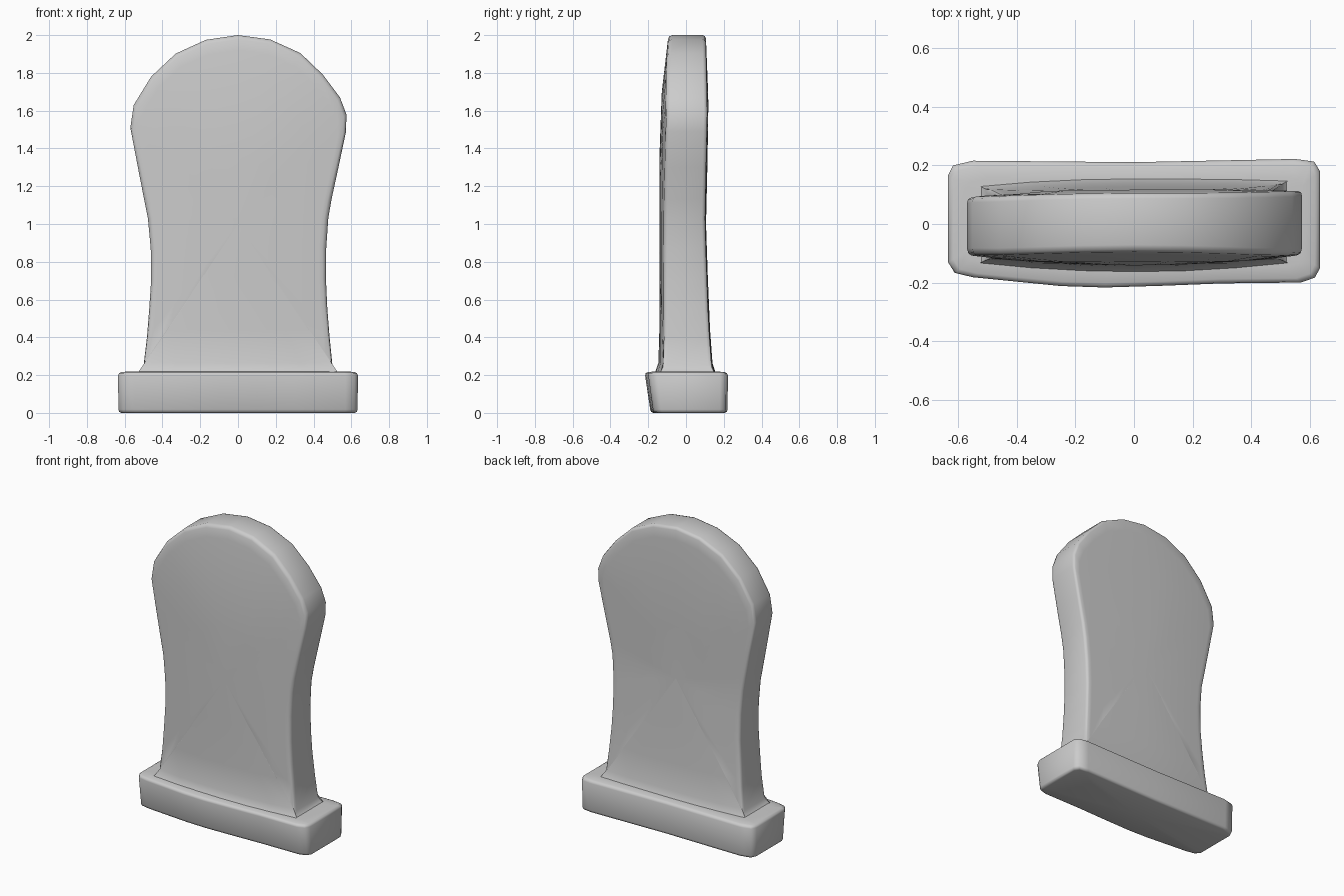
import bpy, math

if "Cube" in bpy.data.objects:
    bpy.data.objects.remove(bpy.data.objects["Cube"])


def interp(table, t):
    """Piecewise linear lookup in a list of (key, value)."""
    for (a, va), (b, vb) in zip(table, table[1:]):
        if t <= b:
            k = max(0.0, (t - a) / (b - a))
            return va + (vb - va) * k
    return table[-1][1]


def loft(name, rings, start, end):
    """Skin equal-length closed rings and close both ends with a fan."""
    n = len(rings[0])
    verts = [p for r in rings for p in r] + [start, end]
    s, e = len(verts) - 2, len(verts) - 1
    last = (len(rings) - 1) * n
    faces = []
    for i in range(n):
        j = (i + 1) % n
        faces.append((s, j, i))
        faces.append((e, last + i, last + j))
        for r in range(len(rings) - 1):
            a, b = r * n, (r + 1) * n
            faces.append((a + i, a + j, b + j, b + i))
    mesh = bpy.data.meshes.new(name)
    mesh.from_pydata(verts, [], faces)
    ob = bpy.data.objects.new(name, mesh)
    bpy.context.collection.objects.link(ob)
    bpy.context.view_layer.objects.active = ob
    ob.select_set(True)
    bpy.ops.object.mode_set(mode='EDIT')
    bpy.ops.mesh.select_all(action='SELECT')
    bpy.ops.mesh.normals_make_consistent(inside=False)
    bpy.ops.object.mode_set(mode='OBJECT')
    bpy.ops.object.shade_smooth_by_angle(angle=math.radians(60))
    ob.select_set(False)
    return ob


# Headstone slab: pinched sides, faceted arch, bulging faces
outline = [(0, .2), (.18, .2), (.36, .2), (.535, .205), (.515, .225), (.5, .25),
           (.485, .4), (.473, .55), (.466, .7), (.467, .87), (.478, 1.03),
           (.495, 1.13), (.532, 1.3), (.572, 1.49), (.574, 1.58), (.54, 1.67),
           (.45, 1.79), (.33, 1.905), (.17, 1.977), (0, 2.0),
           (-.17, 1.975), (-.33, 1.902), (-.46, 1.78), (-.552, 1.63),
           (-.57, 1.51), (-.53, 1.3), (-.495, 1.12), (-.477, 1.03),
           (-.462, .87), (-.46, .7), (-.47, .55), (-.482, .4), (-.5, .25),
           (-.515, .225), (-.535, .205), (-.36, .2), (-.18, .2)]
front_y = [(.2, -.175), (.24, -.15), (.3, -.141), (1.5, -.141), (1.65, -.134), (2, -.093)]
back_y = [(.2, .165), (.24, .142), (.5, .123), (1, .106), (1.3, .113), (1.6, .121), (2, .105)]
MID = 1.0


def front(x, z):
    return interp(front_y, z) + .035 * (x / .57) ** 2 * min(1, (2.1 - z) / .5)


def back(x, z):
    return interp(back_y, z) - (.03 if x < 0 else .008) * (x / .57) ** 2


def slab_ring(surface, scale=1, inset=0, sink=0):
    ring = []
    for x, z in outline:
        dz = z - MID
        low = z < .24
        k = scale - inset / math.hypot(x, dz)
        px, pz = x * k, MID + dz * k
        ring.append((px, surface(px, pz) + (0 if low else sink), pz))
    return ring


rings = [slab_ring(front, s) for s in (.35, .7, .92)]
rings += [slab_ring(front, 1, .022), slab_ring(front, 1, .006, .006), slab_ring(front, 1, 0, .022)]
rings += [slab_ring(back, 1, 0, -.018), slab_ring(back, 1, .005, -.005), slab_ring(back, 1, .018)]
rings += [slab_ring(back, s) for s in (.92, .7, .35)]
loft("headstone_slab", rings, (0, front(0, MID), MID), (0, back(0, MID), MID))

# Base plinth: uneven rounded block with a leaning front
foot = [(-.635, .165), (-.618, .2), (-.55, .216), (0, .211), (.55, .222),
        (.615, .213), (.635, .18), (.635, -.15), (.618, -.183), (.57, -.2),
        (.3, -.203), (.1, -.211), (-.1, -.217), (-.25, -.212), (-.55, -.182),
        (-.612, -.167), (-.635, -.13)]


def base_ring(z, inset):
    lean = .87 + .13 * z / .2
    return [(x * (1 - inset / .635), y * (1 - inset / .215) * (lean if y < 0 else 1), z)
            for x, y in foot]


levels = [(0, .018), (.005, .006), (.018, .002), (.198, 0), (.21, .005), (.216, .018), (.22, .06)]
loft("base_plinth", [base_ring(z, i) for z, i in levels], (0, 0, 0), (0, 0, .22))
